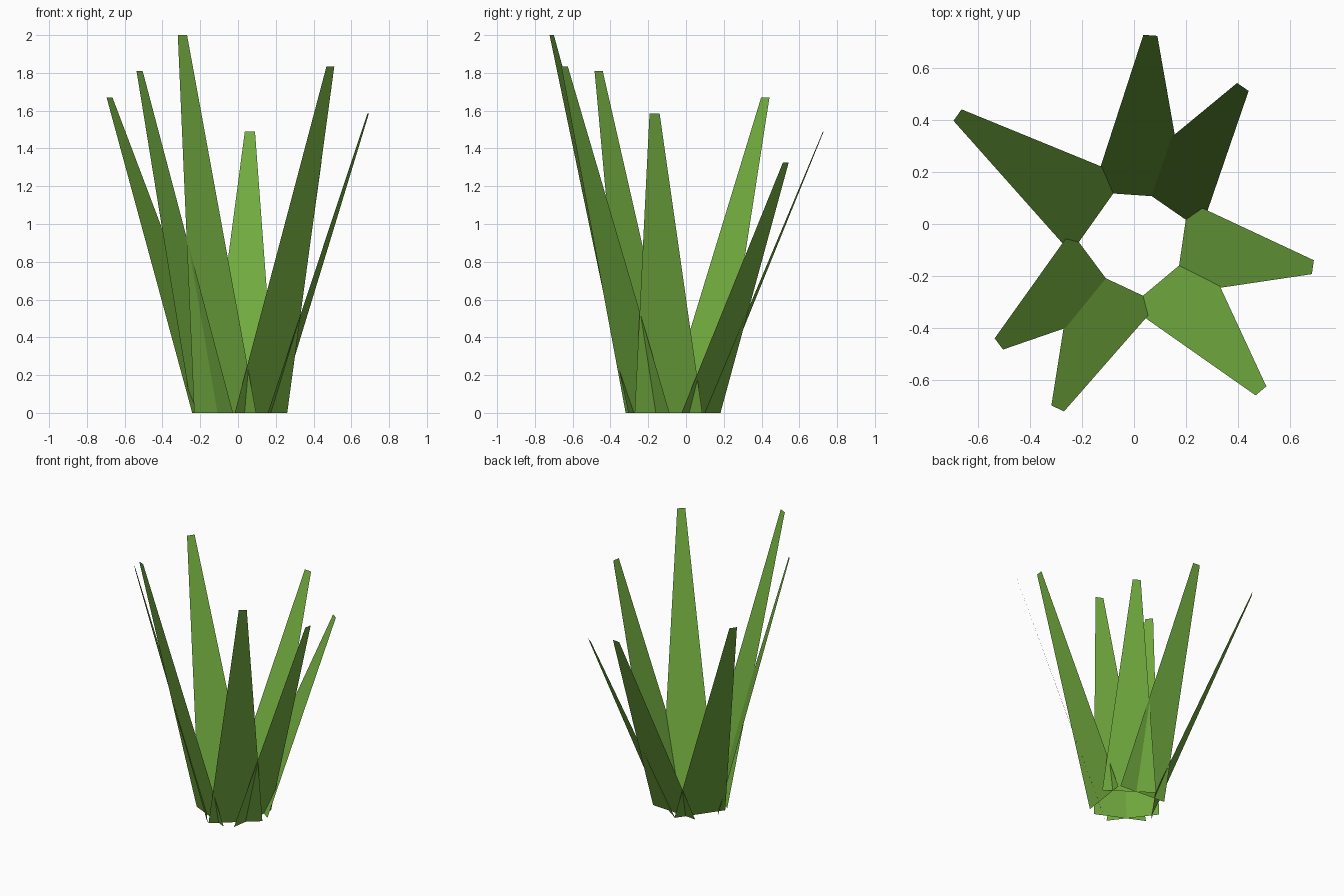
import bpy
import math
from mathutils import Vector

cube = bpy.data.objects.get("Cube")
if cube:
    bpy.data.objects.remove(cube, do_unlink=True)

# One leaf green for the whole tuft
green = bpy.data.materials.new("leaf_green")
green.use_nodes = True
colour = (0.165, 0.405, 0.05, 1.0)
green.diffuse_color = colour
green.node_tree.nodes["Principled BSDF"].inputs["Base Color"].default_value = colour

CENTRE = Vector((0.0075, -0.067, 0))
BASE_RADIUS = 0.178
BASE_WIDTH = 0.362
TIP_WIDTH = 0.054


def grass_blade(name, angle, reach, height):
    """Flat tapering blade, leaning outwards from the centre of the tuft."""
    a = math.radians(angle)
    out = Vector((math.cos(a), math.sin(a), 0))
    side = Vector((-out.y, out.x, 0))
    base = CENTRE + out * BASE_RADIUS
    tip = CENTRE + out * reach + Vector((0, 0, height))
    corners = [base + side * BASE_WIDTH / 2, base - side * BASE_WIDTH / 2,
               tip - side * TIP_WIDTH / 2, tip + side * TIP_WIDTH / 2]
    corners.reverse()  # upper, inner side faces forward
    mesh = bpy.data.meshes.new(name)
    mesh.from_pydata(corners, [], [range(4)])
    mesh.materials.append(green)
    mesh.update()
    blade = bpy.data.objects.new(name, mesh)
    bpy.context.collection.objects.link(blade)


# Blades around the tuft: angle in degrees, reach of the tip, height of the tip
for name, angle, reach, height in (
    ("back_blade", 86.0, 0.796, 1.49),
    ("back_left_blade", 55.3, 0.724, 1.325),
    ("left_blade", -8.3, 0.689, 1.585),
    ("front_left_blade", -50.1, 0.751, 1.835),
    ("front_blade", -115.1, 0.711, 2.0),
    ("front_right_blade", -143.2, 0.66, 1.81),
    ("back_right_blade", 144.7, 0.8425, 1.67),
):
    grass_blade(name, angle, reach, height)
